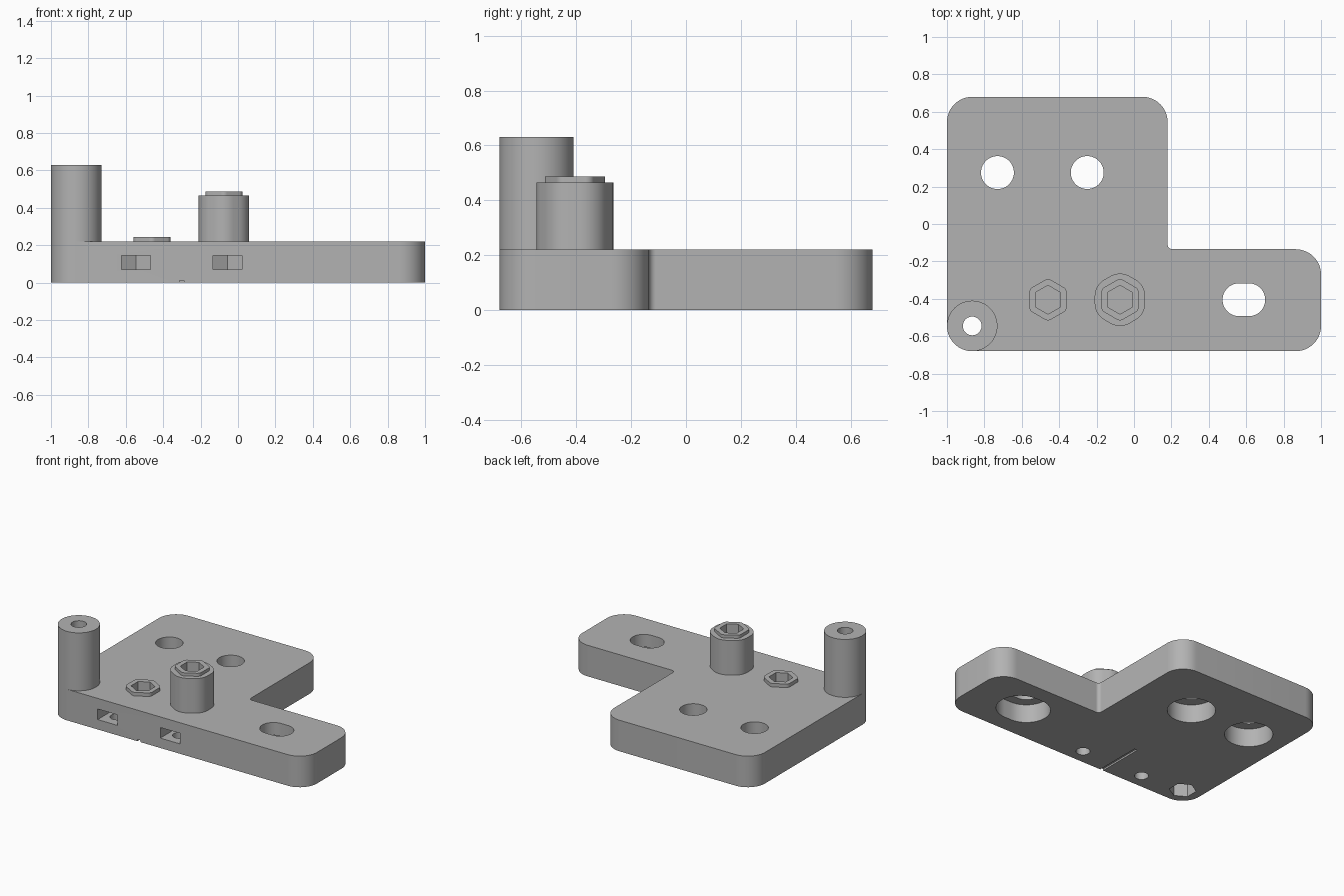
import bpy, bmesh, math
from mathutils import Vector

cube = bpy.data.objects.get("Cube")
if cube:
    bpy.data.objects.remove(cube, do_unlink=True)

grey = bpy.data.materials.new("matte_grey")
grey.use_nodes = True
colour = (0.45, 0.45, 0.45, 1)
grey.diffuse_color = colour
grey.node_tree.nodes["Principled BSDF"].inputs["Base Color"].default_value = colour


def ngon(x, y, r, sides=64):
    """Regular outline with a corner pointing to the back."""
    return [Vector((x + r * math.sin(-math.tau * i / sides),
                    y + r * math.cos(math.tau * i / sides))) for i in range(sides)]


def fillet(points, radii, steps=12):
    """Round each corner of a polygon, convex or concave."""
    out = []
    for i, (p, r) in enumerate(zip(points, radii)):
        p = Vector(p)
        a = (Vector(points[i - 1]) - p).normalized()
        b = (Vector(points[(i + 1) % len(points)]) - p).normalized()
        half = a.angle(b) / 2
        centre = p + (a + b).normalized() * r / math.sin(half)
        start = p + a * r / math.tan(half) - centre
        end = p + b * r / math.tan(half) - centre
        sweep = math.pi - 2 * half
        for k in range(steps + 1):
            t = k / steps
            v = centre + (start * math.sin((1 - t) * sweep)
                          + end * math.sin(t * sweep)) / math.sin(sweep)
            if not out or (v - out[-1]).length > 1e-4:
                out.append(v)
    if (out[0] - out[-1]).length < 1e-4:
        out.pop()
    return out


def rounded_hex(x, y, r, d):
    """Hexagon of radius r, grown outwards by d with round corners."""
    return fillet(ngon(x, y, r + d / math.cos(math.pi / 6), 6), [d] * 6)


def slot(x, y, r, h):
    w = r + h
    return fillet([(x - w, y - r), (x + w, y - r), (x + w, y + r), (x - w, y + r)],
                  [r] * 4)


def box(x0, x1, y0, y1):
    return [Vector(p) for p in ((x0, y0), (x1, y0), (x1, y1), (x0, y1))]


def prism(name, outline, z0, z1):
    bm = bmesh.new()
    face = bm.faces.new([bm.verts.new((p.x, p.y, z0)) for p in outline])
    top = bmesh.ops.extrude_face_region(bm, geom=[face])["geom"]
    bmesh.ops.translate(bm, vec=(0, 0, z1 - z0),
                        verts=[v for v in top if isinstance(v, bmesh.types.BMVert)])
    bmesh.ops.recalc_face_normals(bm, faces=bm.faces)
    mesh = bpy.data.meshes.new(name)
    bm.to_mesh(mesh)
    bm.free()
    mesh.materials.append(grey)
    obj = bpy.data.objects.new(name, mesh)
    bpy.context.collection.objects.link(obj)
    return obj


def finish(obj, cuts=()):
    """Subtract each (outline, bottom, top) prism, then shade."""
    bpy.ops.object.select_all(action="DESELECT")
    obj.select_set(True)
    bpy.context.view_layer.objects.active = obj
    for cut in cuts:
        cutter = prism("cutter", *cut)
        cutter.hide_render = True
        mod = obj.modifiers.new("cut", "BOOLEAN")
        mod.operation, mod.solver, mod.object = "DIFFERENCE", "EXACT", cutter
        bpy.ops.object.modifier_apply(modifier=mod.name)
        bpy.data.objects.remove(cutter, do_unlink=True)
    bpy.ops.object.shade_smooth_by_angle()


TOP = 0.22
R = 0.135
POST = (-0.865, -0.545)
LOW_BOSS = (-0.46, -0.405)
TALL_BOSS = (-0.075, -0.405)

# L-shaped base plate
plate = prism("base_plate", fillet(
    [(-1, -0.68), (1, -0.68), (1, -0.135), (0.18, -0.135), (0.18, 0.68), (-1, 0.68)],
    [R, R, R, 0.025, R, R]), 0, TOP)
cuts = []
# Mounting holes and slot, counterbored from below
for x in (-0.73, -0.25):
    cuts += [(ngon(x, 0.275, 0.088), -0.1, 0.4), (ngon(x, 0.275, 0.155), -0.1, 0.13)]
cuts += [(slot(0.5875, -0.405, 0.088, 0.026), -0.1, 0.4),
         (slot(0.5875, -0.405, 0.155, 0.026), -0.1, 0.13)]
# Side nut pockets with screw holes below
for x in (-0.545, -0.055):
    y = -0.575
    cuts += [(ngon(x, y, 0.0895, 6), 0.07, 0.145),
             (box(x - 0.0775, x + 0.0775, -0.8, y), 0.07, 0.145),
             (ngon(x, y, 0.045), -0.1, 0.1)]
# Hexagonal sockets, post screw hole with nut recess, and thin groove
for boss in (LOW_BOSS, TALL_BOSS):
    cuts.append((ngon(*boss, 0.077, 6), 0.06, 0.4))
cuts += [(ngon(*POST, 0.05), -0.1, 0.4), (ngon(*POST, 0.088, 6), -0.1, 0.1),
         (box(-0.312, -0.288, -0.8, -0.34), -0.1, 0.012)]
finish(plate, cuts)

# Round corner post
finish(prism("corner_post", ngon(*POST, R), TOP, 0.63), [(ngon(*POST, 0.05), 0.1, 0.8)])

# Rounded hexagonal bosses
for name, at, r, d, z0, z1 in (
        ("low_socket_rim", LOW_BOSS, 0.077, 0.033, TOP, 0.245),
        ("tall_socket_body", TALL_BOSS, 0.037, 0.103, TOP, 0.465),
        ("tall_socket_rim", TALL_BOSS, 0.077, 0.033, 0.465, 0.487)):
    finish(prism(name, rounded_hex(*at, r, d), z0, z1), [(ngon(*at, 0.077, 6), 0.1, 0.8)])
